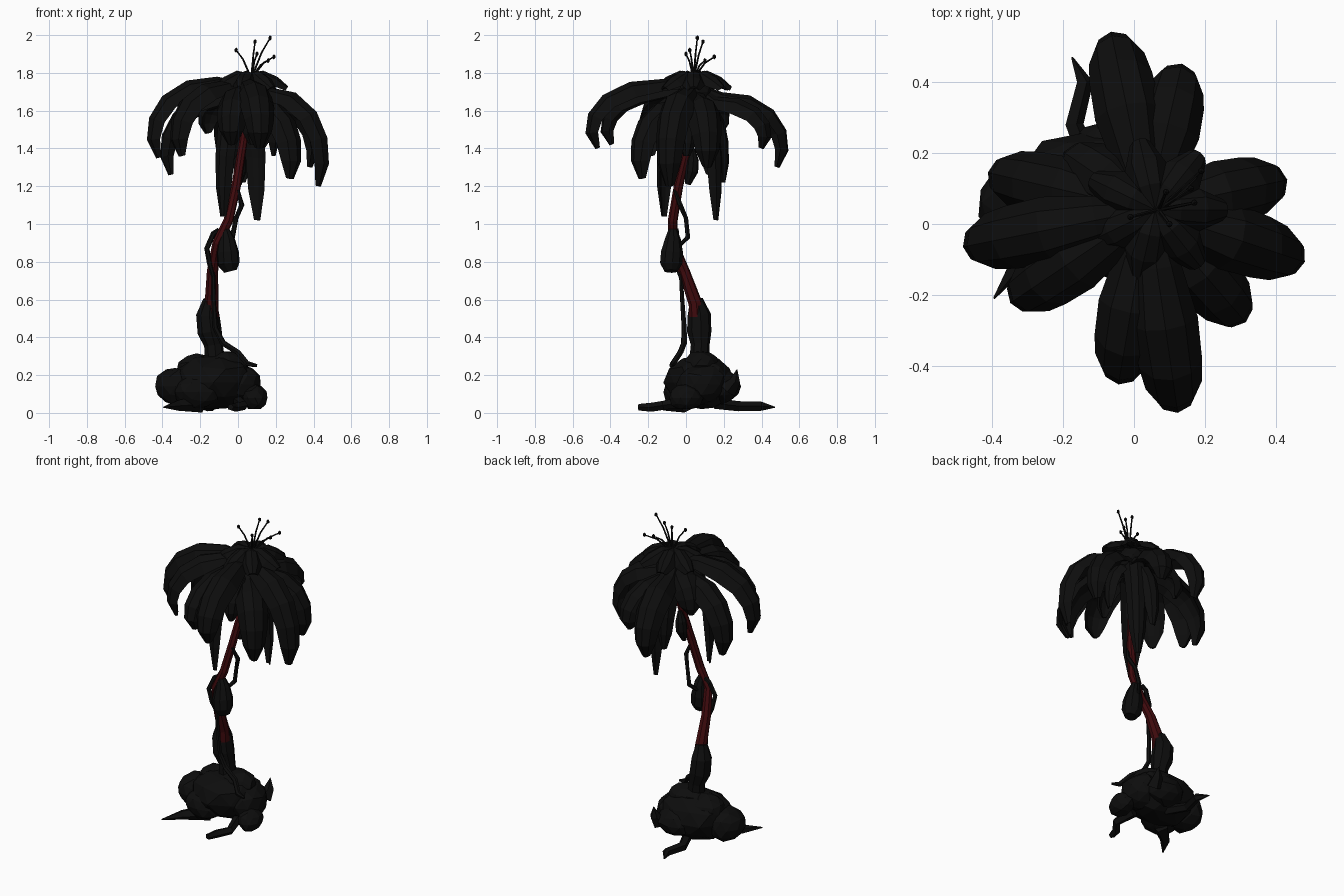
import bpy, bmesh, math, random
from mathutils import Vector

random.seed(4)
if "Cube" in bpy.data.objects:
    bpy.data.objects.remove(bpy.data.objects["Cube"])


def material(name, rgb):
    m = bpy.data.materials.new(name)
    m.use_nodes = True
    m.diffuse_color = (*rgb, 1)
    m.node_tree.nodes["Principled BSDF"].inputs["Base Color"].default_value = (*rgb, 1)
    return m


BLACK = material("charcoal black", (0.004, 0.004, 0.004))
RED = material("dark red bark", (0.05, 0.003, 0.004))


def finish(name, bm, mat):
    bmesh.ops.recalc_face_normals(bm, faces=bm.faces)
    me = bpy.data.meshes.new(name)
    bm.to_mesh(me)
    bm.free()
    me.materials.append(mat)
    ob = bpy.data.objects.new(name, me)
    bpy.context.collection.objects.link(ob)


def loft(name, path, sizes, section, side, mat):
    """Sweep a closed section along a path; side fixes the width direction."""
    bm = bmesh.new()
    path = [Vector(p) for p in path]
    rings = []
    for i, p in enumerate(path):
        t = (path[min(i + 1, len(path) - 1)] - path[max(i - 1, 0)]).normalized()
        s = (side - t * side.dot(t)).normalized()
        n = s.cross(t)
        rings.append([bm.verts.new(p + (s * u + n * v) * sizes[i]) for u, v in section])
    k = len(section)
    for a, b in zip(rings, rings[1:]):
        for j in range(k):
            bm.faces.new((a[j], a[(j + 1) % k], b[(j + 1) % k], b[j]))
    bm.faces.new(rings[0])
    bm.faces.new(rings[-1])
    finish(name, bm, mat)


def circle(n):
    return [(math.cos(math.tau * i / n), math.sin(math.tau * i / n)) for i in range(n)]


def tube(name, path, radii, mat, n=6):
    loft(name, path, radii, circle(n), Vector((1, 0.13, 0.02)), mat)


def lump(name, centre, size, rough=0.1, detail=2):
    bm = bmesh.new()
    bmesh.ops.create_icosphere(bm, subdivisions=detail, radius=1)
    for v in bm.verts:
        v.co *= 1 + random.uniform(-rough, rough)
        v.co = Vector(c + a * s for c, a, s in zip(centre, v.co, size))
        v.co.z = max(v.co.z, 0.02)
    finish(name, bm, BLACK)


# Trunk: bare red stem with a dark bark sleeve at the foot
tube("trunk", [(-.14, .06, .45), (-.14, .05, .58), (-.135, -.01, .75), (-.11, -.07, .9),
               (-.05, -.07, 1.02), (-.01, -.04, 1.2), (.03, .02, 1.45), (.05, .04, 1.72)],
     [.04, .037, .03, .026, .026, .025, .022, .03], RED, 8)
tube("bark_sleeve", [(-.12, .07, .25), (-.13, .075, .36), (-.15, .07, .43), (-.16, .07, .52), (-.15, .055, .6)],
     [.055, .05, .065, .062, .035], BLACK, 8)

# Pods hanging on the trunk
tube("pod", [(-.07, -.07, .98), (-.06, -.07, .92), (-.055, -.075, .85), (-.05, -.08, .79), (-.04, -.08, .75)],
     [.02, .043, .06, .06, .035], BLACK, 9)
tube("small_pod", [(.02, .035, 1.4), (.012, .035, 1.34), (.01, .03, 1.28), (.005, .01, 1.21)],
     [.012, .033, .035, .015], BLACK, 8)

# Vines around the trunk
tube("vine_loop", [(-.1, -.05, .97), (-.13, -.05, .95), (-.165, -.06, .87), (-.15, -.05, .79), (-.13, -.03, .72)],
     [.012, .014, .014, .014, .01], BLACK)
tube("vine_upper", [(.0, -.06, 1.18), (.02, -.03, 1.1), (-.01, 0, 1.03), (-.03, .01, .93), (-.06, -.03, .89)],
     [.008, .014, .012, .014, .01], BLACK)
tube("vine_lower", [(-.13, -.03, .78), (-.13, -.02, .6), (-.12, -.01, .45), (-.08, -.01, .37),
                    (0, -.03, .32), (.05, -.07, .26), (.1, -.08, .25)],
     [.01, .012, .014, .017, .016, .016, .008], BLACK)

# Rock pile at the base
ROCKS = [((-.13, .08, .16), (.22, .19, .15)), ((-.33, .06, .14), (.11, .12, .1)),
         ((.02, .08, .15), (.11, .13, .11)), ((.09, .0, .08), (.065, .09, .07)),
         ((-.07, .19, .14), (.12, .1, .09)), ((-.21, -.03, .11), (.13, .09, .09)),
         ((-.08, .08, .25), (.14, .1, .08)), ((-.22, .1, .22), (.11, .1, .09))]
for i, (c, s) in enumerate(ROCKS):
    lump(f"rock_{i + 1}", c, s, 0.07)

# Roots lying on the ground, and a thorn on the rocks
tube("root_back", [(-.12, .15, .05), (-.17, .28, .035), (-.14, .4, .035), (-.175, .47, .03)],
     [.03, .028, .025, .003], BLACK, 5)
tube("root_side", [(-.2, 0, .05), (-.32, -.1, .04), (-.395, -.21, .03)], [.05, .03, .003], BLACK, 5)
tube("root_front", [(.0, .0, .06), (.03, -.12, .04), (-.02, -.18, .03), (-.04, -.25, .03)],
     [.03, .025, .025, .018], BLACK, 5)
tube("thorn", [(.03, .22, .12), (.04, .26, .17), (.04, .27, .23)], [.05, .03, .002], BLACK, 5)

# Fronds: thick cupped blades arching out and drooping
BLADE = [(-1, -.55), (-.6, .12), (0, .35), (.6, .12), (1, -.55), (.5, -.2), (0, -.05), (-.5, -.2)]
HEART = Vector((.04, .04, 1.74))


def frond(name, x, y, top, tip, width=1.0, curl=.93):
    out = Vector((x, y, 0)) - Vector((HEART.x, HEART.y, 0))
    side = out.cross(Vector((0, 0, 1))).normalized()
    path = [HEART]
    for s, f in ((.3, -.04), (.6, .03), (.84, .22), (.97, .48), (1, .75), (curl, 1)):
        p = HEART + out * s
        p.z = top + (tip - top) * f
        path.append(p)
    sizes = [w * width for w in (.03, .07, .095, .09, .08, .065, .025)]
    loft(name, path, sizes, BLADE, side, BLACK)


FRONDS = [(-.06, .52, 1.66, 1.3), (.13, .43, 1.64, 1.4), (.41, .12, 1.65, 1.3), (.46, -.1, 1.68, 1.2),
          (.3, -.26, 1.62, 1.24), (.12, -.51, 1.73, 1.4), (-.04, -.43, 1.7, 1.42), (-.33, -.21, 1.72, 1.36),
          (-.46, -.06, 1.74, 1.35), (-.39, .14, 1.65, 1.26), (-.18, .19, 1.68, 1.48)]
for i, (x, y, top, tip) in enumerate(FRONDS):
    frond(f"frond_{i + 1}", x, y, top, tip)

# Short inner fronds hanging near the trunk
INNER = [(.11, .17, 1.66, 1.02), (-.09, -.13, 1.66, 1.04), (.08, -.2, 1.65, 1.42),
         (.2, .0, 1.64, 1.36), (.02, .21, 1.62, 1.22)]
for i, (x, y, top, tip) in enumerate(INNER):
    frond(f"inner_frond_{i + 1}", x, y, top, tip, .75, .95)

# Crown core with a ring of flat scales
lump("crown_core", (.05, .04, 1.7), (.09, .09, .09), .06)
for i in range(7):
    a = math.tau * i / 7
    d = Vector((math.cos(a), math.sin(a), 0))
    c = Vector((.06, .04, 1.79))
    loft(f"crown_scale_{i + 1}", [c, c + d * .07 + Vector((0, 0, .005)), c + d * .14 - Vector((0, 0, .03)),
                                  c + d * .2 - Vector((0, 0, .07))],
         [.02, .05, .06, .03], BLADE, d.cross(Vector((0, 0, 1))), BLACK)

# Stamens with round tips
STAMENS = [(-.01, .02, 1.92), (.09, .09, 1.965), (.17, .06, 1.985), (.19, .15, 1.885),
           (.16, .1, 1.865), (.1, .0, 1.9)]
for i, tip in enumerate(STAMENS):
    end, base = Vector(tip), Vector((.07, .04, 1.77))
    mid = base.lerp(end, .55) + Vector((0, 0, .02))
    tube(f"stamen_{i + 1}", [base, mid, end], [.006, .005, .004], BLACK, 5)
    lump(f"stamen_tip_{i + 1}", tip, (.01, .01, .014), 0, 1)
